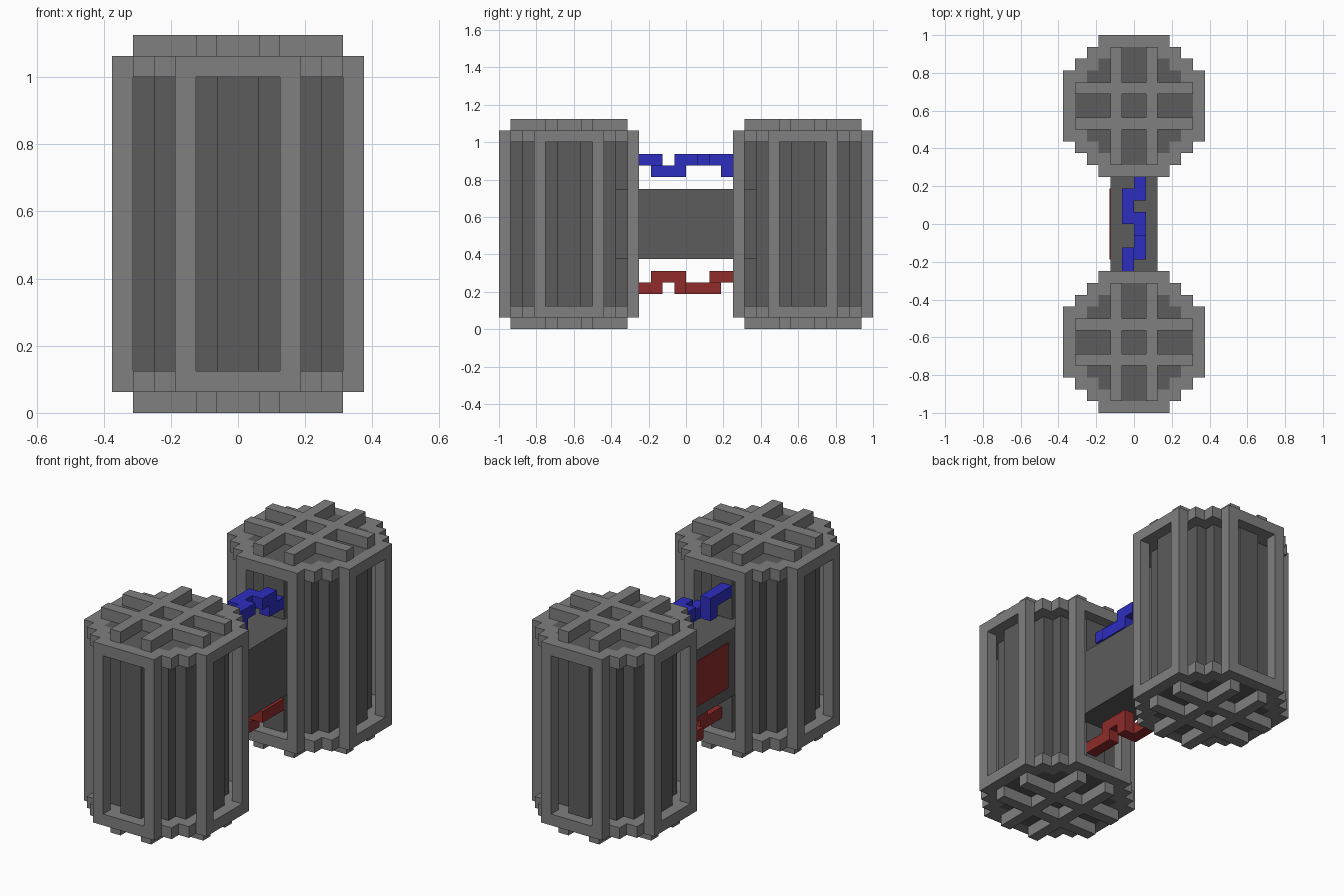
import bpy, bmesh

U = 1 / 16  # grid unit

cube = bpy.data.objects.get("Cube")
if cube:
    bpy.data.objects.remove(cube, do_unlink=True)


def material(name, rgb):
    m = bpy.data.materials.new(name)
    m.use_nodes = True
    m.diffuse_color = (*rgb, 1)
    m.node_tree.nodes["Principled BSDF"].inputs["Base Color"].default_value = (*rgb, 1)
    return m


LIGHT = material("light_grey", (0.215, 0.215, 0.215))
DARK = material("dark_grey", (0.107, 0.107, 0.107))
BLUE = material("blue", (0.027, 0.027, 0.53))
RED = material("red", (0.28, 0.024, 0.024))

# Each side: outward direction and its four corners, counter-clockwise
SIDES = {
    (0, 0, 1): [(0, 0, 1), (1, 0, 1), (1, 1, 1), (0, 1, 1)],
    (0, 0, -1): [(0, 0, 0), (0, 1, 0), (1, 1, 0), (1, 0, 0)],
    (1, 0, 0): [(1, 0, 0), (1, 1, 0), (1, 1, 1), (1, 0, 1)],
    (-1, 0, 0): [(0, 0, 0), (0, 0, 1), (0, 1, 1), (0, 1, 0)],
    (0, 1, 0): [(0, 1, 0), (0, 1, 1), (1, 1, 1), (1, 1, 0)],
    (0, -1, 0): [(0, 0, 0), (1, 0, 0), (1, 0, 1), (0, 0, 1)],
}


def build(name, cells, mat, y0=0, z0=0, height=1):
    """Join grid cells into one solid, keeping only the outer faces."""
    bm = bmesh.new()
    for x, y, z in cells:
        for (dx, dy, dz), corners in SIDES.items():
            if (x + dx, y + dy, z + dz) in cells:
                continue
            bm.faces.new([bm.verts.new(((x + a) * U, (y + b + y0) * U,
                                        (z0 + (z + c) * height) * U))
                          for a, b, c in corners])
    bmesh.ops.remove_doubles(bm, verts=bm.verts, dist=1e-5)
    return finish(name, bm, mat)


def box(name, lo, hi, mat):
    bm = bmesh.new()
    bmesh.ops.create_cube(bm, size=1)
    for v in bm.verts:
        v.co = [U * (hi[i] if v.co[i] > 0 else lo[i]) for i in range(3)]
    return finish(name, bm, mat)


def finish(name, bm, mat):
    me = bpy.data.meshes.new(name)
    bm.to_mesh(me)
    bm.free()
    me.materials.append(mat)
    ob = bpy.data.objects.new(name, me)
    bpy.context.collection.objects.link(ob)
    return ob


def stepped_disc(half_widths):
    """Cells of a stepped round, given its half width for each row outward."""
    cells = set()
    for r, w in enumerate(half_widths):
        for x in range(-w, w):
            cells |= {(x, r, 0), (x, -r - 1, 0)}
    return cells


def path_cells(points):
    """Cells along a path whose legs are parallel to the axes."""
    cells = {points[0]}
    for a, b in zip(points, points[1:]):
        n = max(abs(b[i] - a[i]) for i in range(3))
        cells |= {tuple(a[i] + (b[i] - a[i]) * k // n for i in range(3))
                  for k in range(n + 1)}
    return cells


outer = stepped_disc([6, 6, 6, 5, 4, 3])
inner = stepped_disc([5, 4, 4, 3, 1])
lattice = {(x, y, 0) for x in range(-5, 5) for y in range(-5, 5)
           if x in (-2, 1) or y in (-2, 1)}
posts = {(x, y, 0) for x in (-3, 2) for y in (-6, 5)}
posts |= {(y, x, 0) for x, y, _ in posts}

# Two drums: dark body, frame rings, posts and end lattices
for side, yc in (("front", -10), ("back", 10)):
    build(side + "_drum_body", inner, DARK, yc, 1, 16)
    build(side + "_drum_posts", posts, LIGHT, yc, 2, 14)
    for end, ring_z, lattice_z in (("lower", 1, 0), ("upper", 16, 17)):
        build(f"{side}_{end}_ring", outer - inner, LIGHT, yc, ring_z)
        build(f"{side}_{end}_lattice", lattice, LIGHT, yc, lattice_z)

# Connecting block with a red panel on its right side
box("connecting_block", (-2, -6, 6), (2, 6, 12), DARK)
box("side_panel", (-2.08, -3, 7), (-1.95, 3, 11), RED)

# Crooked wires above and below the block
build("upper_wire", path_cells([
    (-1, -5, 14), (-1, -3, 14), (-1, -3, 13), (0, -3, 13), (0, -1, 13),
    (0, -1, 14), (0, 0, 14), (-1, 0, 14), (-1, 2, 14), (0, 2, 14),
    (0, 3, 14), (0, 3, 13), (0, 4, 13)]), BLUE)
build("lower_wire", path_cells([
    (0, -5, 3), (0, -3, 3), (0, -3, 4), (0, -1, 4), (0, -1, 3),
    (-1, -1, 3), (-1, 2, 3), (-1, 2, 4), (0, 2, 4), (0, 4, 4)]), RED)
